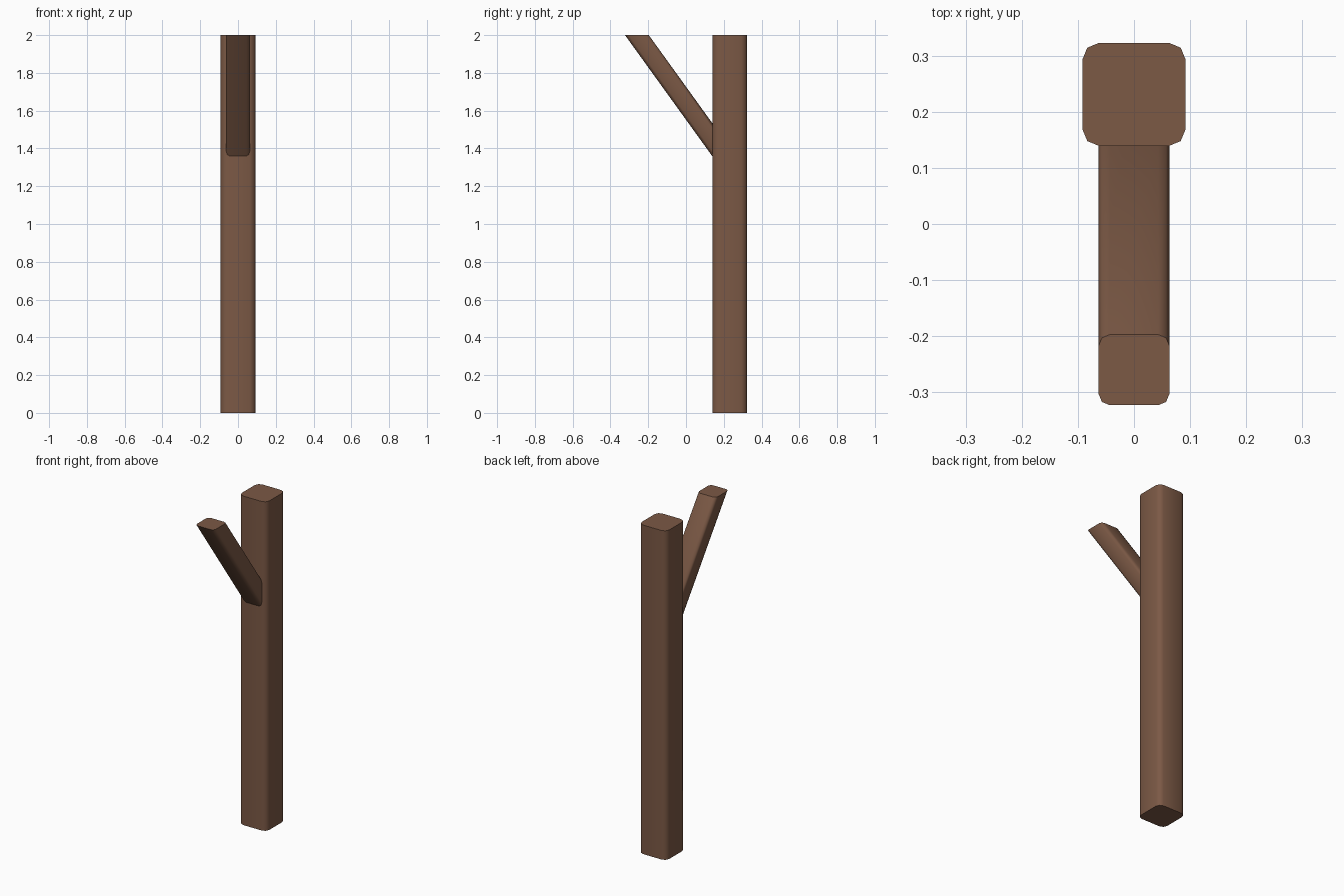
import bpy
import math

if "Cube" in bpy.data.objects:
    bpy.data.objects.remove(bpy.data.objects["Cube"])

wood = bpy.data.materials.new("brown_wood")
wood.diffuse_color = (0.20, 0.10, 0.06, 1)
wood.use_nodes = True
wood.node_tree.nodes["Principled BSDF"].inputs["Base Color"].default_value = wood.diffuse_color


def rounded_square(half, radius, cy):
    """Square outline with two-segment rounded corners, counter-clockwise."""
    pts = []
    c = half - radius
    for i, (sx, sy) in enumerate([(1, 1), (-1, 1), (-1, -1), (1, -1)]):
        for k in range(3):
            a = math.radians(90 * i + 45 * k)
            pts.append((sx * c + radius * math.cos(a),
                        cy + sy * c + radius * math.sin(a)))
    return pts


def prism(name, bottom, top):
    """Capped solid between two matching outlines."""
    n = len(top)
    faces = [(i, (i + 1) % n, n + (i + 1) % n, n + i) for i in range(n)]
    faces += [tuple(reversed(range(n))), tuple(range(n, 2 * n))]
    me = bpy.data.meshes.new(name)
    me.from_pydata(bottom + top, [], faces)
    me.materials.append(wood)
    ob = bpy.data.objects.new(name, me)
    bpy.context.collection.objects.link(ob)
    bpy.ops.object.select_all(action='DESELECT')
    ob.select_set(True)
    bpy.context.view_layer.objects.active = ob
    bpy.ops.object.shade_smooth_by_angle(angle=math.radians(50))
    return ob


# Upright post
post_y, post_half = 0.231, 0.092
outline = rounded_square(post_half, 0.03, post_y)
prism("post", [(x, y, 0) for x, y in outline], [(x, y, 2) for x, y in outline])

# Slanted branch: level cut at the top, vertical cut against the post face
face_y, slope = post_y - post_half, 1.387
outline = rounded_square(0.063, 0.02, -0.26)
prism("branch",
      [(x, face_y, 2 - slope * (face_y - y)) for x, y in outline],
      [(x, y, 2) for x, y in outline])
